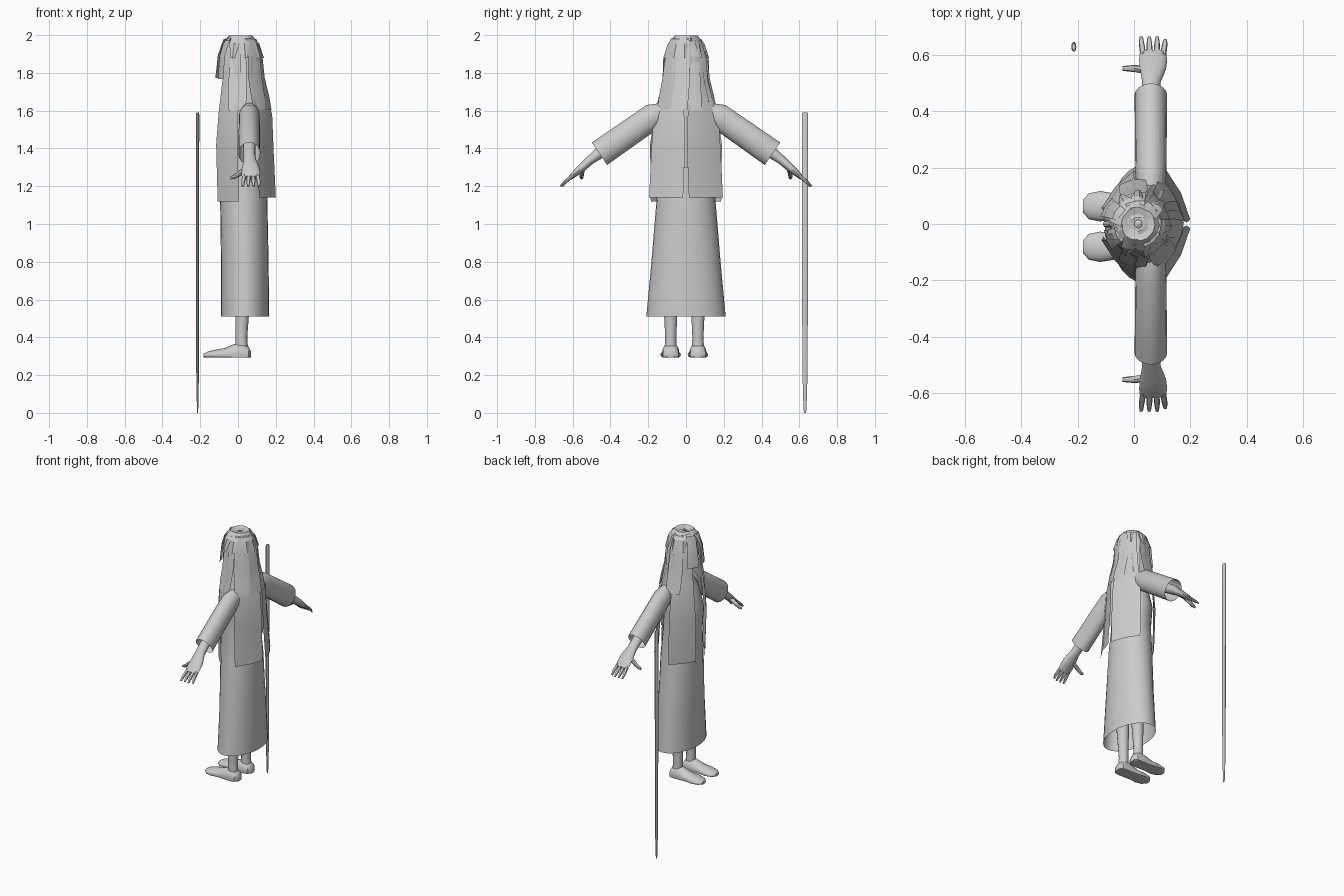
import bpy, bmesh, math, random
from mathutils import Vector as V

cube = bpy.data.objects.get("Cube")
if cube:
    bpy.data.objects.remove(cube)
random.seed(4)

grey = bpy.data.materials.new("plain grey")
grey.use_nodes = True
COLOUR = (0.6, 0.6, 0.6, 1)
grey.diffuse_color = COLOUR
grey.node_tree.nodes["Principled BSDF"].inputs["Base Color"].default_value = COLOUR

X, Y, Z = V((1, 0, 0)), V((0, 1, 0)), V((0, 0, 1))


def finish(name, bm, angle=40, solid=True):
    if solid:
        bmesh.ops.recalc_face_normals(bm, faces=bm.faces)
    me = bpy.data.meshes.new(name)
    bm.to_mesh(me)
    bm.free()
    me.materials.append(grey)
    ob = bpy.data.objects.new(name, me)
    bpy.context.collection.objects.link(ob)
    bpy.ops.object.select_all(action='DESELECT')
    ob.select_set(True)
    bpy.context.view_layer.objects.active = ob
    bpy.ops.object.shade_smooth_by_angle(angle=math.radians(angle))
    return ob


def loft(name, rows, u, v, sides=16, start=True, end=True, floor=None):
    """Elliptical rings (centre, u radius, v radius) joined into a tube."""
    bm = bmesh.new()
    rings = []
    for c, ru, rv in rows:
        ring = []
        for i in range(sides):
            a = math.tau * i / sides
            p = V(c) + u * (ru * math.cos(a)) + v * (rv * math.sin(a))
            if floor is not None:
                p.z = max(p.z, floor)
            ring.append(bm.verts.new(p))
        rings.append(ring)
    for r, s in zip(rings, rings[1:]):
        for i in range(sides):
            j = (i + 1) % sides
            bm.faces.new((r[i], r[j], s[j], s[i]))
    if start:
        bm.faces.new(rings[0][::-1])
    if end:
        bm.faces.new(rings[-1])
    return finish(name, bm)


# Robe, open at the hem
robe = [(.037, .51, .128, .21), (.036, .8, .126, .183), (.03, 1.14, .125, .155),
        (.025, 1.3, .12, .135), (.015, 1.45, .12, .14), (.04, 1.58, .09, .145),
        (.055, 1.65, .06, .105), (.05, 1.68, .04, .05)]
loft("robe", [((x, 0, z), rx, ry) for x, z, rx, ry in robe], X, Y, 28, start=False)

# Neck, head and nose
loft("neck", [((.045, 0, 1.64), .042, .042), ((.03, 0, 1.76), .04, .04)], X, Y)
bm = bmesh.new()
bmesh.ops.create_uvsphere(bm, u_segments=18, v_segments=12, radius=1)
for p in bm.verts:
    taper = 1 if p.co.z > 0 else 1 + .3 * p.co.z
    p.co = V((.012 + .098 * p.co.x, .082 * p.co.y * taper, 1.835 + .125 * p.co.z))
finish("head", bm)
loft("nose", [((-.08, 0, 1.86), .008, .008), ((-.095, 0, 1.82), .016, .014),
              ((-.085, 0, 1.8), .008, .01)], X, Y, 8)

for side, word in ((1, "left"), (-1, "right")):
    # Sleeve, open at the cuff
    across = V((0, .567 * side, .824))
    loft(word + "_sleeve", [((.06, .1 * side, 1.6), .045, .05), ((.06, .17 * side, 1.573), .055, .07),
                            ((.06, .458 * side, 1.372), .058, .073)], X, across, 18, end=False)
    # Forearm flowing into the palm
    arm = [(.06, .36, 1.44, .034, .034), (.06, .47, 1.367, .032, .03), (.062, .505, 1.34, .033, .025),
           (.068, .55, 1.3, .046, .023), (.068, .585, 1.27, .05, .018), (.067, .612, 1.245, .046, .012)]
    loft(word + "_hand", [((x, y * side, z), a, b) for x, y, z, a, b in arm], X, across, 14)
    # Fingers and thumb
    for k in range(4):
        x = .033 + .0235 * k
        reach = .665 if k < 3 else .655
        loft(f"{word}_finger_{k + 1}",
             [((x, .6 * side, 1.256), .011, .011), ((x + .004 * (k - 1.5), .64 * side, 1.222), .010, .009),
              ((x + .005 * (k - 1.5), reach * side, 1.2), .006, .005)], X, across, 8)
    loft(word + "_thumb", [((.045, .545 * side, 1.295), .014, .018), ((.01, .552 * side, 1.27), .013, .017),
                           ((-.02, .553 * side, 1.25), .011, .012), ((-.04, .553 * side, 1.243), .008, .007)],
         Y, Z, 8)
    # Leg and foot
    y = .072 * side - .009
    loft(word + "_leg", [((.02, y, .33), .034, .034), ((.018, y, .4), .031, .03),
                         ((.022, y, .52), .036, .036), ((.03, y, .75), .045, .05)], X, Y, 14)
    foot = [(.07, .02, .025), (.055, .042, .055), (.025, .046, .078), (-.02, .045, .068),
            (-.07, .046, .046), (-.12, .054, .036), (-.16, .046, .026), (-.182, .022, .014)]
    loft(word + "_foot", [((x, y, .3 + h * .2), w, h * .75) for x, w, h in foot], Y, Z, 16, floor=.293)

# Staff with a tapered tip
staff = [(0, .003, .006), (.04, .004, .009), (.2, .007, .014), (.6, .008, .016), (1.58, .009, .018), (1.59, .006, .014)]
loft("staff", [((-.214, .63, z), a, b) for z, a, b in staff], X, Y, 10)


def ribbon(name, azimuth, rows, twist=0, bow=.012):
    """A thin lock of hair: rows of (distance from the crown axis, height, half width)."""
    bm = bmesh.new()
    a = math.radians(azimuth)
    out = V((math.cos(a), math.sin(a), 0))
    grid = []
    for k, (r, z, w) in enumerate(rows):
        b = a + math.radians(twist) * k / (len(rows) - 1)
        n, t = V((math.cos(b), math.sin(b), 0)), V((-math.sin(b), math.cos(b), 0))
        c = V((.015, 0, z)) + out * r
        grid.append([bm.verts.new(c + t * (w * s) - n * (bow * s * s)) for s in (-1, 0, 1)])
    for p, q in zip(grid, grid[1:]):
        for i in range(2):
            bm.faces.new((p[i], p[i + 1], q[i + 1], q[i]))
    finish(name, bm, 25, solid=False)


# Faceted hair cap behind the hairline
bm = bmesh.new()
bmesh.ops.create_icosphere(bm, subdivisions=2, radius=1)
low = [p for p in bm.verts if p.co.z < -.1 - .6 * p.co.x]
bmesh.ops.delete(bm, geom=low, context='VERTS')
for p in bm.verts:
    p.co = V((.018 + .11 * p.co.x, .1 * p.co.y, 1.84 + .143 * p.co.z))
finish("hair_cap", bm, 10)

# Long front and back sheets of hair
BACK = [(.03, 1.99, .03), (.085, 1.97, .045), (.115, 1.88, .055), (.118, 1.76, .062), (.14, 1.66, .075),
        (.163, 1.58, .092), (.17, 1.4, .1), (.188, 1.14, .1)]
FRONT = [(.03, 1.985, .03), (.08, 1.96, .05), (.108, 1.88, .062), (.11, 1.76, .062), (.128, 1.66, .068),
         (.142, 1.58, .075), (.155, 1.42, .088), (.145, 1.12, .09)]
for side, word in ((1, "left"), (-1, "right")):
    ribbon(word + "_back_hair", 36 * side, BACK, -10 * side)
    ribbon(word + "_front_hair", 122 * side, FRONT, 20 * side)

# Shorter overlapping locks around the head
SIDE = [(.02, 1.99, .02), (.078, 1.975, .035), (.108, 1.89, .042), (.118, 1.77, .05), (.142, 1.67, .05), (.155, 1.6, .045)]
for k, az in enumerate((-152, -98, -72, -50, -14, 14, 50, 72, 98, 152)):
    grow = random.uniform(-.005, .006)
    lock = [(r + grow, z + grow, w) for r, z, w in SIDE]
    if abs(az) > 150:
        lock = [(r + .012, z, w * .8) for r, z, w in lock[:4]]
    ribbon(f"hair_lock_{k + 1}", az, lock, random.uniform(-8, 8), .006)
ribbon("hair_lock_back", 0, SIDE[:5] + [(.15, 1.56, .06), (.15, 1.3, .05)], 0, .006)

# Jagged crown tufts
for k in range(9):
    az = k * 40 + random.uniform(-10, 10)
    ribbon(f"crown_tuft_{k + 1}", az, [(.015, 1.985, .02), (.06, 1.998, .03), (.098, 1.955, .026),
                                       (.122, 1.88, .012)], random.uniform(-25, 25), .008)
